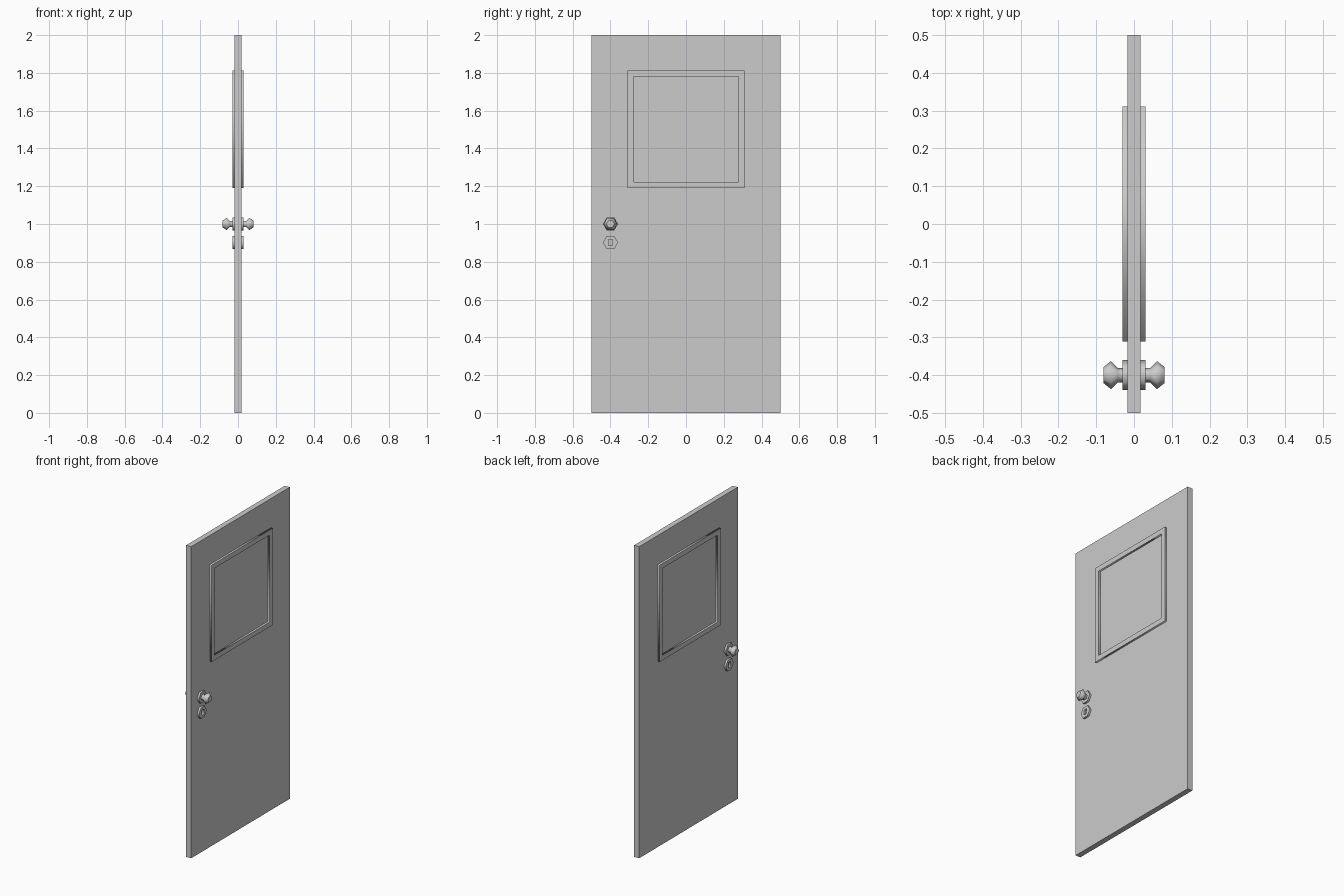
import bpy, bmesh, math

if "Cube" in bpy.data.objects:
    bpy.data.objects.remove(bpy.data.objects["Cube"])

T = 0.0175      # half thickness of the door leaf
F = 0.03        # how far the trims reach from the centre plane


def hexagon(r):
    return [(r * math.cos(math.tau * i / 6), r * math.sin(math.tau * i / 6)) for i in range(6)]


def square(h):
    return [(h, -h), (h, h), (-h, h), (-h, -h)]


def loft(name, y, z, rings, cap=False, crisp=True):
    """Skin a stack of (x, loop) rings on the +x face and mirror it to the other face.
    crisp keeps the ring edges sharp while shading runs smoothly around the loop."""
    bm = bmesh.new()
    loops = [[bm.verts.new((x, y + a, z + b)) for a, b in pts] for x, pts in rings]
    n = len(loops[0])
    for lo, hi in zip(loops, loops[1:]):
        for i in range(n):
            j = (i + 1) % n
            bm.faces.new((lo[i], lo[j], hi[j], hi[i])).smooth = True
    if cap:
        bm.faces.new(loops[-1])
    for k, loop in enumerate(loops):
        if crisp or (cap and k == len(loops) - 1):
            for i in range(n):
                bm.edges.get((loop[i], loop[(i + 1) % n])).smooth = False
    mesh = bpy.data.meshes.new(name)
    bm.to_mesh(mesh)
    bm.free()
    obj = bpy.data.objects.new(name, mesh)
    bpy.context.collection.objects.link(obj)
    mirror = obj.modifiers.new("both_sides", 'MIRROR')
    mirror.use_axis = (True, False, False)
    mirror.use_mirror_merge = False
    return obj


# Door leaf
bpy.ops.mesh.primitive_cube_add(size=1, location=(0, 0, 1))
leaf = bpy.context.object
leaf.name = "door_leaf"
leaf.scale = (2 * T, 1, 2)

# Raised square window frame
outer, inner = square(0.311), square(0.279)
loft("window_frame", 0, 1.502, [(T, outer), (F, outer), (F, inner), (T, inner)])

# Round plate behind the knob
rose = hexagon(0.04)
loft("knob_plate", -0.4, 1.0, [(T, rose), (F, rose)], cap=True)

# Knob: neck, flare, tapered end
profile = [(F, 0.019), (0.043, 0.019), (0.061, 0.037), (0.081, 0.021)]
loft("knob", -0.4, 1.0, [(x, hexagon(r)) for x, r in profile], cap=True, crisp=False)

# Keyhole plate with a rectangular opening
w, h = 0.010, 0.017
slot = [(w, 0), (w, h), (-w, h), (-w, 0), (-w, -h), (w, -h)]
loft("keyhole_plate", -0.4, 0.902, [(T, rose), (F, rose), (F, slot), (T, slot)])
